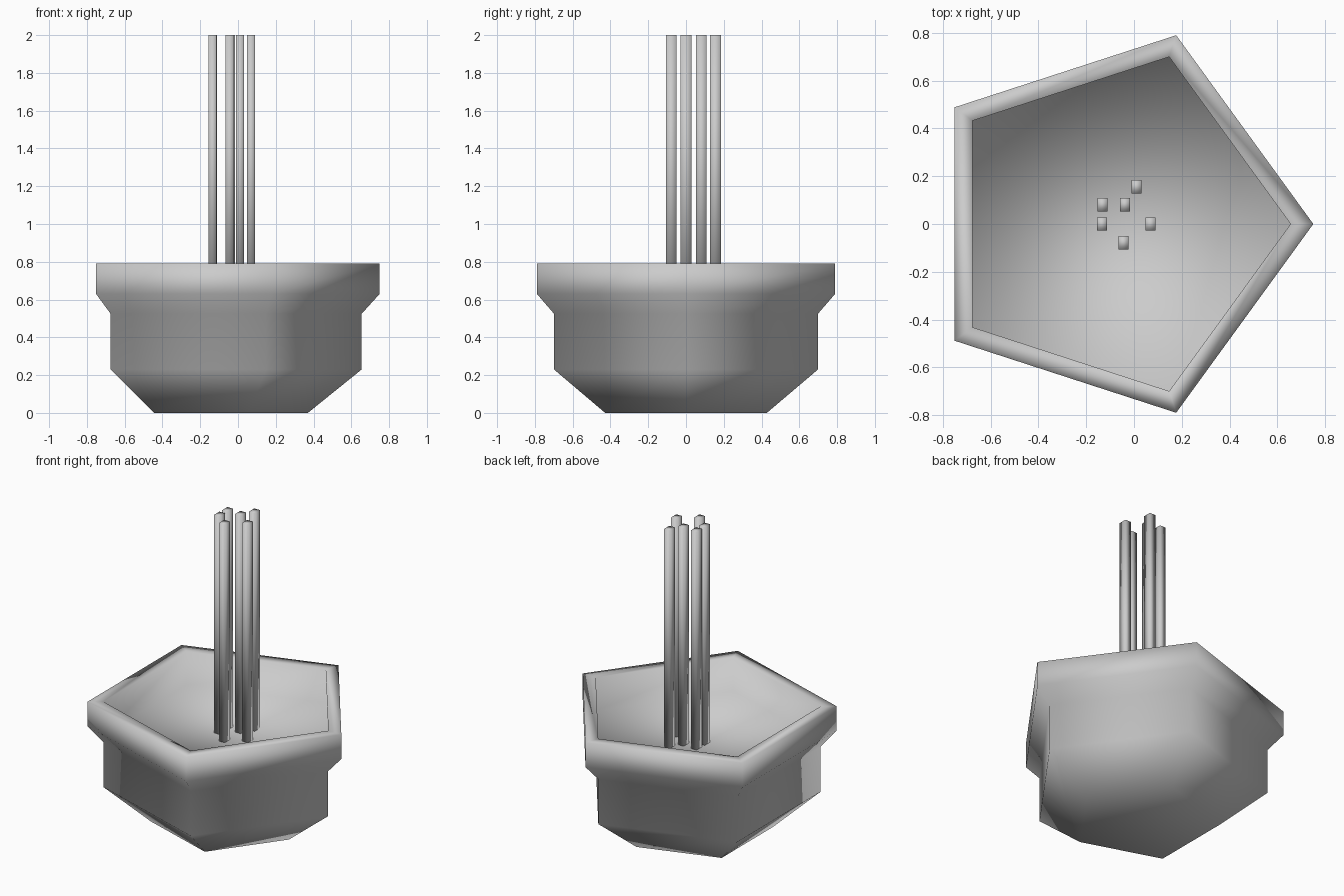
import bpy, bmesh
from math import cos, sin, tau

if "Cube" in bpy.data.objects:
    bpy.data.objects.remove(bpy.data.objects["Cube"])

SIDES = 5
CENTRE_X = -0.08


def finish(bm, name):
    bmesh.ops.recalc_face_normals(bm, faces=bm.faces[:])
    mesh = bpy.data.meshes.new(name)
    bm.to_mesh(mesh)
    bm.free()
    mesh.shade_smooth()
    obj = bpy.data.objects.new(name, mesh)
    bpy.context.collection.objects.link(obj)
    return obj


# Five-sided pot: (radius, height) profile from the base, over the rim, to the inner floor
profile = [(0.45, 0), (0.735, 0.23), (0.735, 0.525), (0.83, 0.63),
           (0.83, 0.79), (0.735, 0.79), (0.735, 0.57)]
bm = bmesh.new()
rings = [[bm.verts.new((CENTRE_X + r * cos(tau * i / SIDES), r * sin(tau * i / SIDES), z))
          for i in range(SIDES)] for r, z in profile]
for low, high in zip(rings, rings[1:]):
    for i in range(SIDES):
        j = (i + 1) % SIDES
        bm.faces.new((low[i], low[j], high[j], high[i]))
bm.faces.new(rings[0][::-1])
bm.faces.new(rings[-1])
finish(bm, "pot")

# Six thin square stems standing on the inner floor
stems = [(-0.132, 0.081), (-0.038, 0.081), (0.01, 0.156),
         (-0.134, 0.0), (0.069, 0.0), (-0.044, -0.078)]
BOTTOM, TOP = 0.56, 2.0
for n, (x, y) in enumerate(stems, 1):
    bm = bmesh.new()
    bmesh.ops.create_cube(bm, size=1)
    bmesh.ops.scale(bm, vec=(0.042, 0.056, TOP - BOTTOM), verts=bm.verts[:])
    bmesh.ops.translate(bm, vec=(x, y, (TOP + BOTTOM) / 2), verts=bm.verts[:])
    finish(bm, f"stem_{n}")
